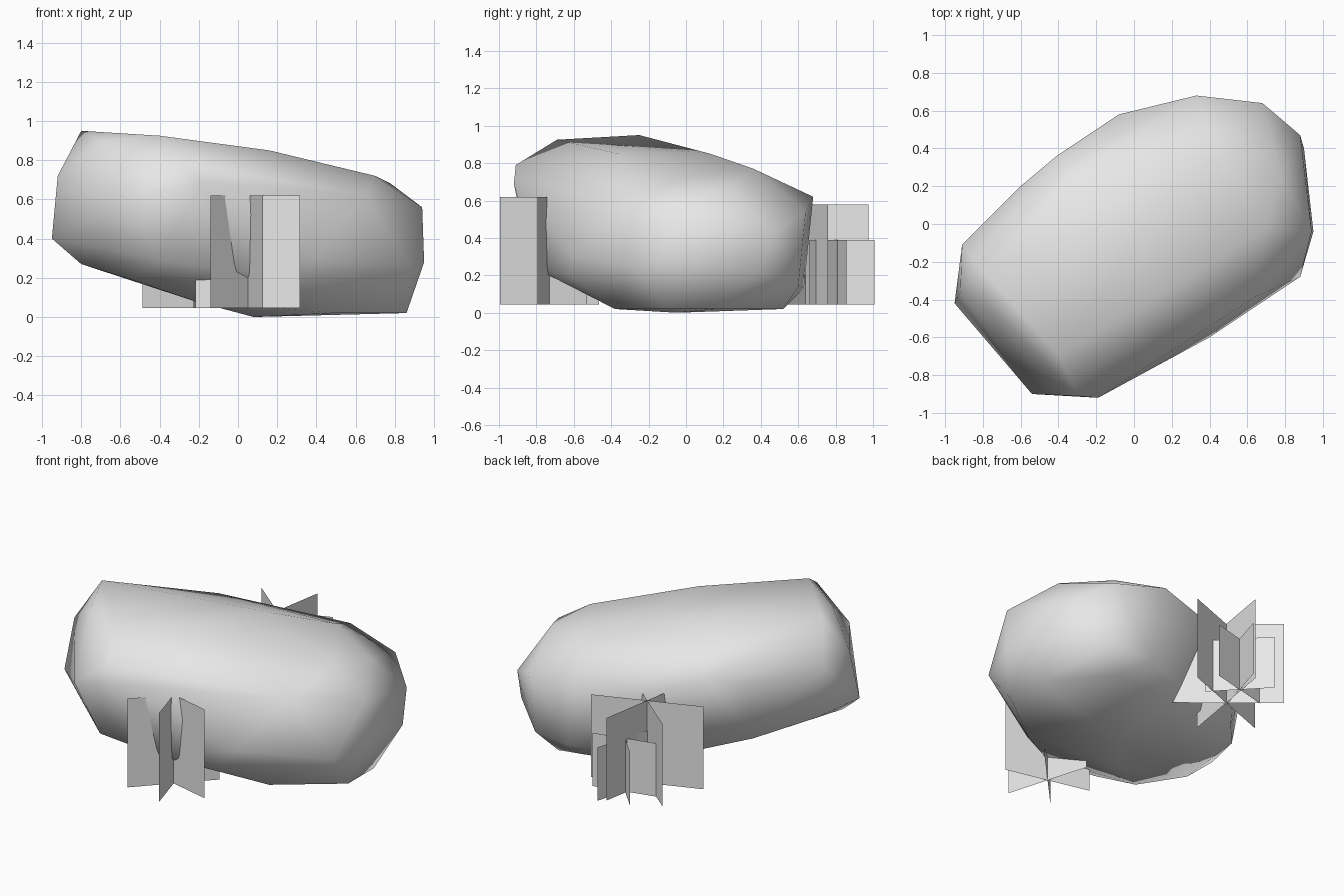
import bpy
import bmesh
import math
from mathutils import Vector

# Remove only the default cube
default_cube = bpy.data.objects.get("Cube")
if default_cube is not None:
    bpy.data.objects.remove(default_cube, do_unlink=True)


def make_material(name, colour):
    """One flat colour, shown in both the viewport and a render."""
    material = bpy.data.materials.new(name)
    material.use_nodes = True
    material.diffuse_color = colour
    shader = material.node_tree.nodes.get("Principled BSDF")
    shader.inputs["Base Color"].default_value = colour
    return material


def make_object(name, bm, material):
    """Turn a bmesh into a linked object with its material."""
    mesh = bpy.data.meshes.new(name)
    bm.to_mesh(mesh)
    bm.free()
    obj = bpy.data.objects.new(name, mesh)
    bpy.context.scene.collection.objects.link(obj)
    mesh.materials.append(material)
    return obj


def shade_smooth(obj, degrees):
    """Smooth the shading but keep edges sharper than the angle."""
    bpy.context.view_layer.objects.active = obj
    obj.select_set(True)
    bpy.ops.object.shade_smooth_by_angle(angle=math.radians(degrees))
    obj.select_set(False)


grey = make_material("pale grey", (0.8, 0.8, 0.8, 1))

# Corners of the boulder, grouped by side
raised_end = [
    (-.8, -.25, .95), (-.91, -.11, .7), (-.95, -.42, .4), (-.8, -.47, .27),
    (-.54, -.9, .6), (-.85, -.12, .36), (-.92, -.36, .72), (-.7, -.5, .9),
]
front_side = [
    (-.19, -.92, .69), (-.3, -.91, .79), (-.4, -.84, .29), (0, -.79, .23),
    (.2, -.68, .45), (.4, -.6, .3), (.88, -.28, .25), (.25, -.6, .66),
    (.65, -.38, .62), (-.54, -.63, .19), (.3, -.62, .2),
]
low_end = [
    (.94, -.04, .56), (.95, -.04, .28), (.88, .47, .43), (.9, .4, .22),
    (.86, -.1, .02), (.68, .64, .54), (.66, .6, .14), (.86, .16, .02),
]
back_side = [
    (.33, .68, .62), (.4, .63, .13), (-.08, .58, .58), (-.41, .36, .67),
    (-.6, .2, .65), (-.6, .17, .27), (-.3, .32, .17), (.1, .45, .04),
]
top_side = [
    (-.4, -.69, .925), (.16, -.36, .85), (.16, .13, .85), (.45, .36, .77),
    (.78, .24, .68), (.7, -.02, .72), (-.32, .26, .8),
]
underside = [
    (.08, -.05, 0), (-.22, -.4, .08), (.49, -.38, .02), (.55, .52, .02),
]

# Boulder: hull of the corners
bm = bmesh.new()
for corner in raised_end + front_side + low_end + back_side + top_side + underside:
    bm.verts.new(corner)
hull = bmesh.ops.convex_hull(bm, input=bm.verts[:])
inside = [g for g in hull["geom_interior"] if isinstance(g, bmesh.types.BMVert)]
bmesh.ops.delete(bm, geom=inside, context="VERTS")
bmesh.ops.recalc_face_normals(bm, faces=bm.faces[:])
boulder = make_object("boulder", bm, grey)
shade_smooth(boulder, 60)


def grass_tuft(name, centre, width, top, turn):
    """Three upright cards crossing at one line."""
    ground = 0.045
    bm = bmesh.new()
    for card in range(3):
        angle = math.radians(turn + card * 60)
        reach = Vector((math.cos(angle), math.sin(angle), 0)) * width / 2
        middle = Vector((centre[0], centre[1], 0))
        corners = [
            middle - reach + Vector((0, 0, ground)),
            middle + reach + Vector((0, 0, ground)),
            middle + reach + Vector((0, 0, top)),
            middle - reach + Vector((0, 0, top)),
        ]
        bm.faces.new([bm.verts.new(c) for c in corners])
    return make_object(name, bm, grey)


# Grass tufts around the boulder
grass_tuft("front_grass", (.05, -.73), .55, .62, -13.5)
grass_tuft("back_grass_large", (-.17, .64), .68, .58, 20.5)
grass_tuft("back_grass_small", (-.13, .81), .41, .39, 13.5)
